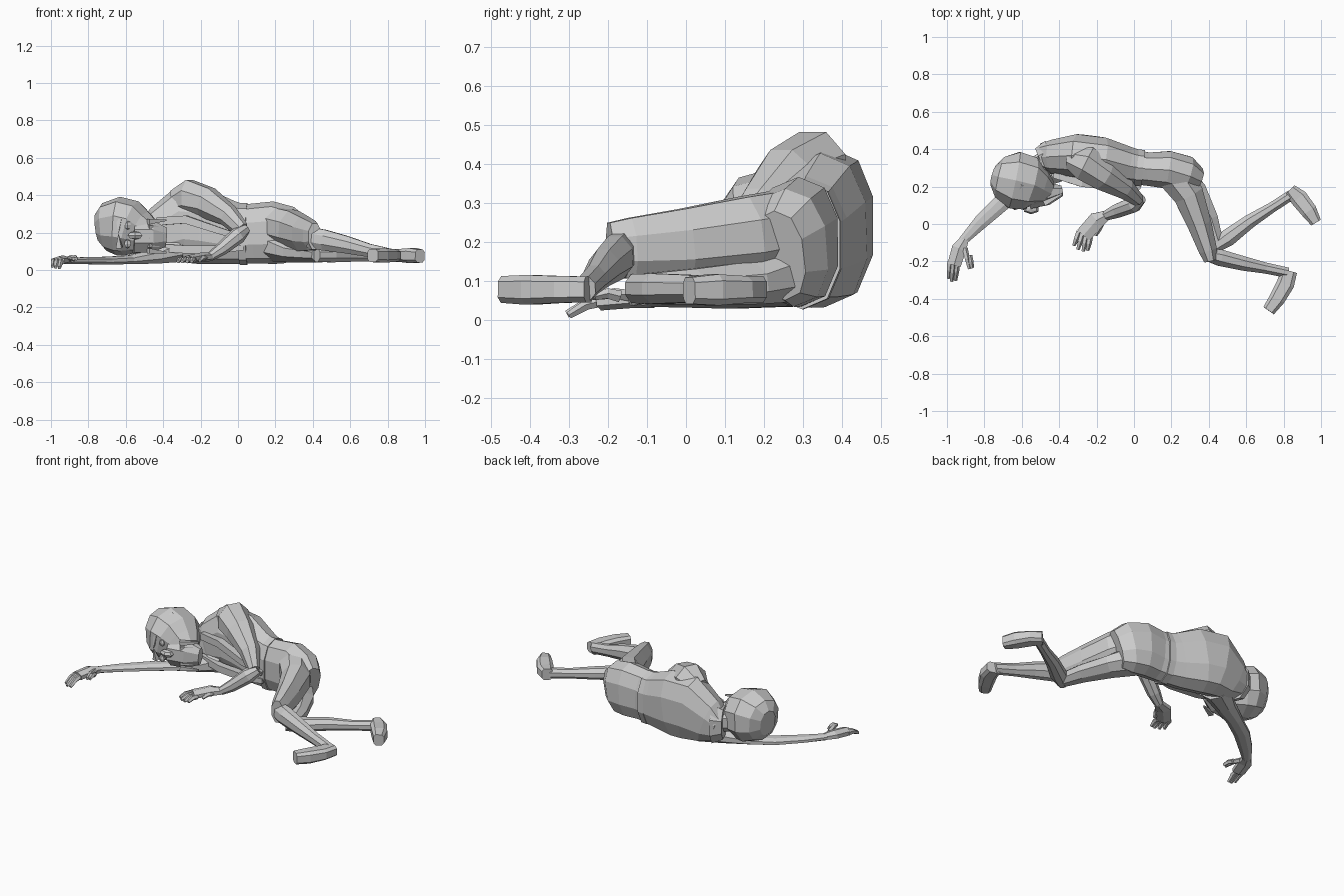
import bpy, bmesh, math
from mathutils import Vector, Matrix

def loft(name, secs, n=8, power=1.0):
    """Skin rings along a path; each section is x, y, z, half width, half height."""
    bm = bmesh.new()
    pts = [Vector(s[:3]) for s in secs]
    rings = []
    for i, s in enumerate(secs):
        t = (pts[min(i + 1, len(pts) - 1)] - pts[max(i - 1, 0)]).normalized()
        side = t.cross(Vector((0, 0, 1))).normalized()
        up = side.cross(t)
        ring = []
        for k in range(n):
            a = 2 * math.pi * (k + 0.5) / n
            c, d = math.cos(a), math.sin(a)
            c = math.copysign(abs(c) ** power, c)
            d = math.copysign(abs(d) ** power, d)
            ring.append(bm.verts.new(pts[i] + side * c * s[3] + up * d * s[4]))
        rings.append(ring)
    for a, b in zip(rings, rings[1:]):
        for k in range(n):
            bm.faces.new((a[k], a[(k + 1) % n], b[(k + 1) % n], b[k]))
    bm.faces.new(rings[0][::-1])
    bm.faces.new(rings[-1])
    return finish(name, bm)

def finish(name, bm):
    bmesh.ops.recalc_face_normals(bm, faces=bm.faces)
    me = bpy.data.meshes.new(name)
    bm.to_mesh(me)
    bm.free()
    ob = bpy.data.objects.new(name, me)
    bpy.context.collection.objects.link(ob)
    return ob

def ball(name, loc, size, u=6, v=4):
    bm = bmesh.new()
    bmesh.ops.create_uvsphere(bm, u_segments=u, v_segments=v, radius=1)
    m = Matrix.Translation(loc) @ Matrix.Diagonal((*size, 1))
    bmesh.ops.transform(bm, matrix=m, verts=bm.verts)
    return finish(name, bm)

# Torso lying on its right side, curved along x
loft("torso", [(-0.49, .36, .17, .075, .09), (-.42, .36, .19, .095, .147),
               (-.30, .365, .24, .12, .205), (-.18, .35, .23, .12, .2),
               (-.05, .315, .20, .107, .172), (.04, .30, .187, .092, .155)], 10, .85)
loft("trousers_hips", [(.0, .303, .19, .093, .156), (.08, .293, .195, .093, .16),
                       (.18, .29, .2, .105, .167), (.27, .265, .185, .105, .155),
                       (.33, .24, .165, .07, .12)], 10, .85)
loft("belt", [(.01, .302, .192, .102, .165), (.05, .298, .192, .102, .165)], 10, .85)

# Open vest edges
loft("vest_edge_upper", [(-.43, .26, .26, .02, .03), (-.28, .22, .27, .03, .03),
                         (-.1, .2, .21, .03, .025), (.03, .2, .17, .02, .02)], 4)
loft("vest_edge_lower", [(-.44, .27, .12, .02, .03), (-.28, .23, .11, .03, .03),
                         (-.1, .21, .11, .03, .03), (.03, .21, .12, .02, .02)], 4)
loft("collar", [(-.50, .335, .19, .08, .10), (-.44, .36, .19, .1, .13)], 8)

# Neck and head, face turned to the front
loft("neck", [(-.57, .28, .21, .06, .07), (-.42, .35, .2, .075, .08)], 8)
loft("head", [(-.75, .26, .225, .055, .08), (-.715, .25, .23, .115, .128),
              (-.64, .235, .235, .16, .157), (-.57, .22, .222, .15, .15),
              (-.52, .2, .2, .11, .12), (-.47, .175, .18, .07, .09)], 10, .88)
loft("jaw", [(-.56, .155, .18, .08, .095), (-.46, .165, .18, .068, .092),
             (-.385, .177, .175, .03, .055)], 8)
loft("brow", [(-.635, .095, .12, .022, .02), (-.64, .075, .195, .022, .025),
              (-.635, .095, .27, .022, .02)], 4)
ball("nose", (-.55, .08, .185), (.045, .028, .022))
for i, z in enumerate((.14, .24)):
    ball(f"eye_{i}", (-.59, .09, z), (.02, .015, .025))
loft("ear", [(-.61, .21, .36, .04, .022), (-.54, .19, .335, .03, .02)], 6)
# Beard locks around the chin
for i in range(5):
    a = math.radians(-60 + 30 * i)
    z = .18 + .09 * math.sin(a)
    loft(f"beard_lock_{i}", [(-.48, .11, z, .02, .02),
                             (-.385 - .02 * (i % 2), .16, .18 + .1 * math.sin(a), .006, .006)], 4)

# Right arm stretched out on the ground beyond the head
loft("right_arm", [(-.34, .33, .11, .09, .075), (-.45, .27, .075, .065, .045),
                   (-.58, .2, .055, .05, .025), (-.70, .12, .05, .05, .023),
                   (-.82, .01, .05, .042, .02), (-.915, -.09, .05, .026, .018)], 8)
loft("right_palm", [(-.905, -.08, .05, .027, .019), (-.935, -.13, .055, .045, .024),
                    (-.962, -.22, .048, .042, .024)], 6)
# Left arm over the chest, elbow bent
loft("left_upper_arm", [(-.34, .35, .36, .06, .07), (-.26, .325, .385, .102, .105),
                        (-.165, .26, .36, .087, .088), (-.05, .19, .29, .06, .06),
                        (.02, .13, .215, .035, .045)], 8)
loft("left_forearm", [(.04, .14, .22, .03, .03), (.0, .105, .185, .045, .045),
                      (-.09, .07, .11, .04, .035), (-.15, .045, .07, .028, .024)], 8)
loft("left_palm", [(-.14, .05, .07, .028, .022), (-.2, .02, .068, .052, .025),
                   (-.27, -.06, .058, .05, .02)], 6)
# Fingers: hand, knuckle, fingertip
fingers = {
    "right": [(-.985, -.2, .05, -.992, -.29, .02), (-.965, -.21, .05, -.975, -.305, .015),
              (-.945, -.21, .05, -.955, -.3, .012),
              (-.905, -.13, .06, -.88, -.24, .06), (-.88, -.17, .06, -.865, -.235, .06)],
    "left": [(-.295, -.04, .055, -.322, -.115, .045), (-.275, -.05, .055, -.3, -.135, .045),
             (-.255, -.06, .055, -.272, -.145, .045), (-.235, -.07, .055, -.248, -.14, .045),
             (-.175, .0, .065, -.205, -.06, .05)]}
for side, rows in fingers.items():
    for i, f in enumerate(rows):
        a, b = Vector(f[:3]), Vector(f[3:])
        m = (a + b) / 2 + Vector((0, 0, .008))
        loft(f"{side}_finger_{i}", [(*a, .016, .016), (*m, .015, .014), (*b, .01, .01)], 5)

# Legs: upper one rests in front, lower one bent back
loft("left_thigh", [(.2, .28, .24, .1, .105), (.29, .16, .215, .088, .11),
                    (.35, 0, .193, .07, .1), (.395, -.14, .183, .053, .085),
                    (.41, -.195, .18, .038, .075)], 8)
loft("left_shin", [(.38, -.16, .175, .035, .06), (.46, -.18, .16, .048, .06),
                   (.58, -.21, .135, .042, .05), (.70, -.235, .105, .032, .038),
                   (.82, -.26, .08, .03, .035)], 8)
loft("right_thigh", [(.2, .28, .13, .1, .09), (.31, .16, .095, .092, .06),
                     (.39, .02, .085, .067, .05), (.435, -.1, .08, .047, .042)], 8)
loft("right_shin", [(.42, -.13, .08, .035, .04), (.5, -.075, .08, .05, .042),
                    (.62, .015, .08, .04, .038), (.74, .09, .075, .03, .03),
                    (.84, .155, .075, .03, .032)], 8)
loft("left_foot", [(.83, -.25, .078, .045, .035), (.81, -.32, .078, .05, .036),
                   (.765, -.4, .077, .045, .04), (.72, -.463, .078, .036, .036)], 8, .6)
loft("right_foot", [(.835, .185, .078, .033, .036), (.88, .14, .078, .05, .036),
                    (.935, .07, .077, .046, .042), (.973, .008, .075, .031, .036)], 8, .6)
